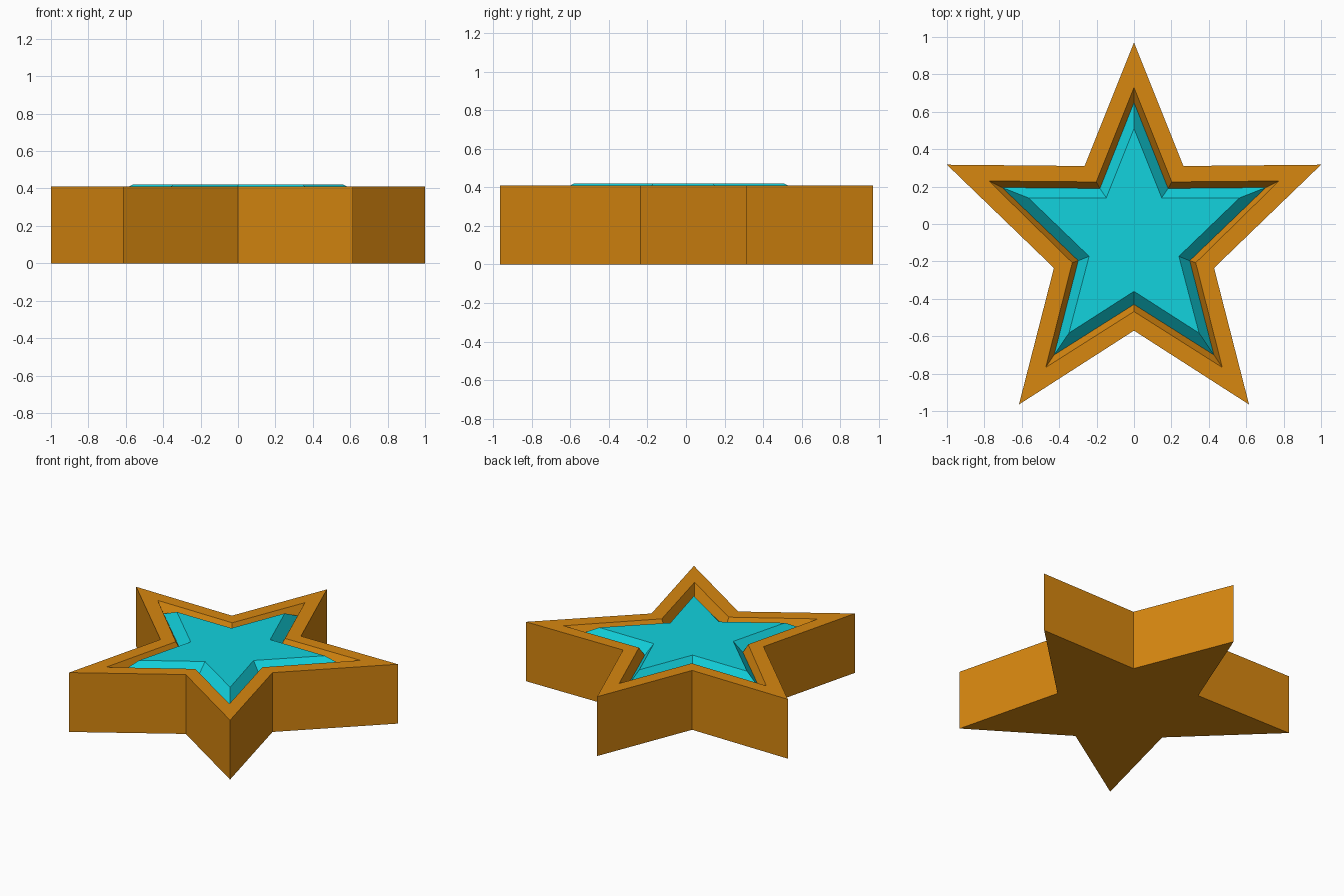
import bpy
import bmesh

cube = bpy.data.objects.get("Cube")
if cube:
    bpy.data.objects.remove(cube, do_unlink=True)


def make_material(name, color):
    mat = bpy.data.materials.new(name)
    mat.use_nodes = True
    mat.diffuse_color = color
    mat.node_tree.nodes["Principled BSDF"].inputs["Base Color"].default_value = color
    return mat


def star(half):
    """Mirror the +x half outline (back tip to front notch) into a full star."""
    return half + [(-x, y) for x, y in reversed(half[1:-1])]


def loft(name, rings, mat, close_bottom=True):
    """Join stacked star outlines with flat faces and cap the ends."""
    bm = bmesh.new()
    loops = [[bm.verts.new((x, y, z)) for x, y in star(half)] for half, z in rings]
    for a, b in zip(loops, loops[1:]):
        for i in range(len(a)):
            j = (i + 1) % len(a)
            bm.faces.new((a[i], b[i], b[j], a[j]))
    bm.faces.new(loops[-1])
    bm.faces.new(loops[0])
    bmesh.ops.recalc_face_normals(bm, faces=bm.faces)
    if not close_bottom:
        bm.faces.ensure_lookup_table()
        bmesh.ops.delete(bm, geom=[bm.faces[-1]], context='FACES_ONLY')
    mesh = bpy.data.meshes.new(name)
    bm.to_mesh(mesh)
    bm.free()
    mesh.materials.append(mat)
    obj = bpy.data.objects.new(name, mesh)
    bpy.context.collection.objects.link(obj)
    return obj


orange = make_material("orange", (0.68, 0.242, 0.005, 1))
cyan = make_material("cyan", (0.006, 0.645, 0.73, 1))

# Half outlines: back tip, notch, side tip, notch, front tip, front notch
outer = [(0, .97), (.264, .31), (1, .317), (.428, -.235), (.615, -.965), (0, -.57)]
rim = [(0, .73), (.202, .225), (.775, .23), (.33, -.207), (.472, -.767), (0, -.468)]
seat = [(0, .65), (.182, .19), (.705, .195), (.298, -.196), (.427, -.7), (0, -.43)]
crown = [(0, .51), (.148, .14), (.565, .14), (.24, -.173), (.348, -.583), (0, -.36)]

# Star body with a raised rim and a sloped recess
loft("star_body", [(outer, 0), (outer, .41), (rim, .41), (seat, .35)], orange)

# Bevelled inlay resting in the recess
loft("star_inlay", [(seat, .35), (crown, .42)], cyan, close_bottom=False)
